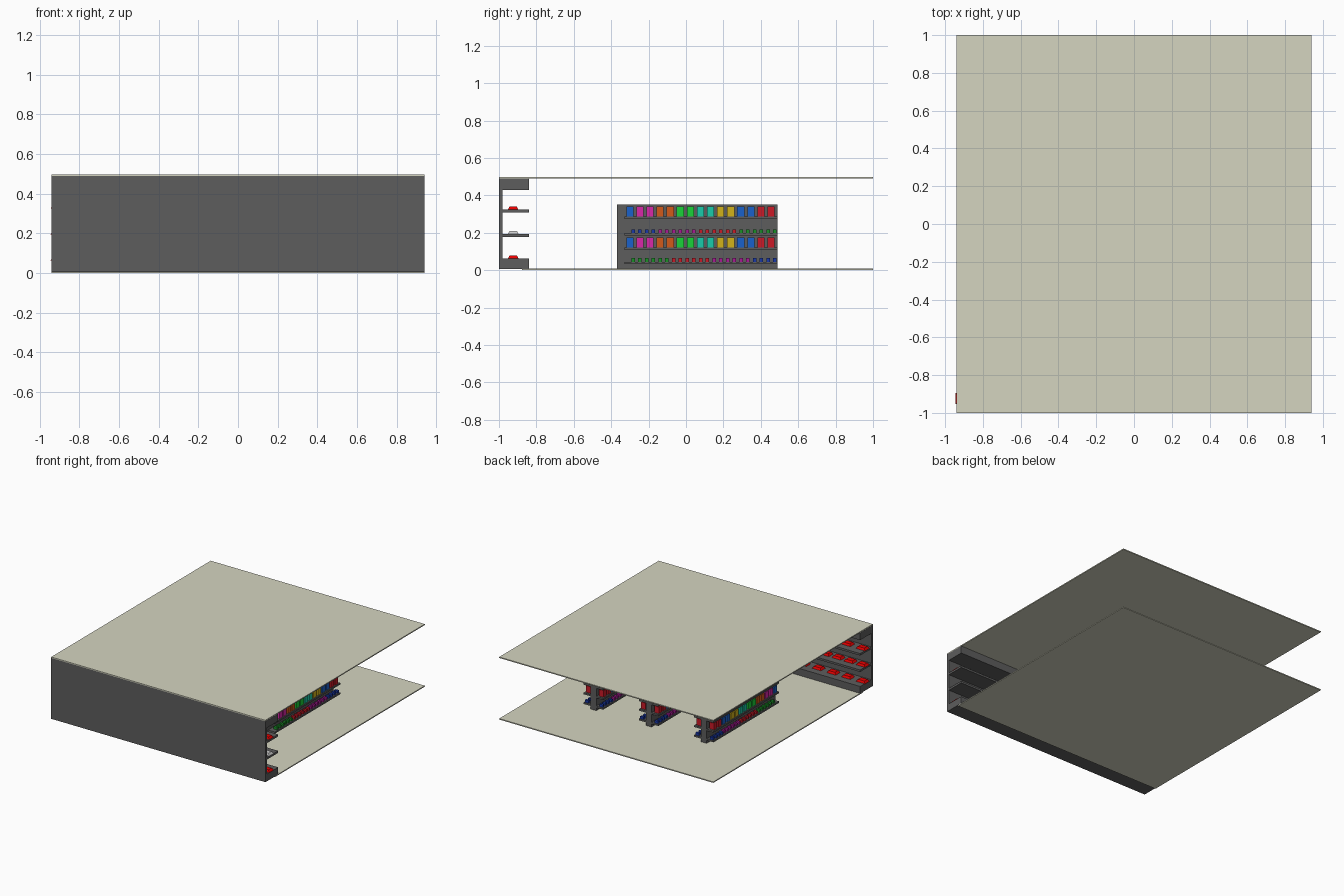
import bpy, bmesh

if "Cube" in bpy.data.objects:
    bpy.data.objects.remove(bpy.data.objects["Cube"])

def material(name, r, g, b):
    m = bpy.data.materials.new(name)
    m.diffuse_color = (r, g, b, 1)
    m.use_nodes = True
    m.node_tree.nodes["Principled BSDF"].inputs["Base Color"].default_value = m.diffuse_color
    return m

M = {
    "beige": material("beige", 0.66, 0.66, 0.53),
    "dark": material("dark_grey", 0.11, 0.11, 0.11),
    "blue": material("blue", 0.01, 0.12, 0.60),
    "navy": material("navy", 0.01, 0.04, 0.40),
    "pink": material("pink", 0.70, 0.02, 0.40),
    "purple": material("purple", 0.40, 0.01, 0.30),
    "orange": material("orange", 0.65, 0.10, 0.01),
    "green": material("green", 0.01, 0.65, 0.04),
    "leaf": material("leaf", 0.01, 0.28, 0.02),
    "teal": material("teal", 0.01, 0.60, 0.40),
    "yellow": material("yellow", 0.65, 0.45, 0.01),
    "crimson": material("crimson", 0.60, 0.01, 0.02),
    "red": material("red", 0.80, 0.0, 0.0),
    "white": material("white", 0.6, 0.6, 0.6),
}

def finish(name, bm, colours):
    bmesh.ops.recalc_face_normals(bm, faces=bm.faces)
    me = bpy.data.meshes.new(name)
    bm.to_mesh(me)
    bm.free()
    for c in colours:
        me.materials.append(M[c])
    ob = bpy.data.objects.new(name, me)
    bpy.context.collection.objects.link(ob)
    return ob

def add_box(bm, x0, x1, y0, y1, z0, z1, slot=0, taper=1.0):
    vs = bmesh.ops.create_cube(bm, size=1)["verts"]
    cx, cy = (x0 + x1) / 2, (y0 + y1) / 2
    for v in vs:
        k = taper if v.co.z > 0 else 1.0
        v.co = (cx + v.co.x * (x1 - x0) * k, cy + v.co.y * (y1 - y0) * k,
                z1 if v.co.z > 0 else z0)
    for f in {f for v in vs for f in v.link_faces}:
        f.material_index = slot

def box(name, colour, *dims):
    bm = bmesh.new()
    add_box(bm, *dims)
    return finish(name, bm, [colour])

# Floor and ceiling slabs
box("floor", "beige", -0.94, 0.94, -0.877, 1, 0, 0.008)
box("ceiling", "beige", -0.94, 0.94, -1, 1, 0.489, 0.497)

# Wall cabinet: comb-shaped section extruded across the whole width
section = [(-1, 0.006), (-0.84, 0.006), (-0.84, 0.063), (-0.98, 0.063),
           (-0.98, 0.178), (-0.84, 0.178), (-0.84, 0.194), (-0.98, 0.194),
           (-0.98, 0.308), (-0.84, 0.308), (-0.84, 0.324), (-0.98, 0.324),
           (-0.98, 0.43), (-0.84, 0.43), (-0.84, 0.489), (-1, 0.489)]
bm = bmesh.new()
face = bm.faces.new([bm.verts.new((-0.941, y, z)) for y, z in section])
new = bmesh.ops.extrude_face_region(bm, geom=[face])["geom"]
bmesh.ops.translate(bm, vec=(1.882, 0, 0),
                    verts=[g for g in new if isinstance(g, bmesh.types.BMVert)])
finish("wall_cabinet", bm, ["dark"])

# Tapered packets on the wall cabinet shelves
for name, z, count in (("lower", 0.063, 15), ("middle", 0.194, 18), ("upper", 0.324, 15)):
    bm = bmesh.new()
    for i in range(count):
        x = -0.905 + 1.805 * i / (count - 1)
        slot = 1 if name == "middle" and x > 0 else 0
        add_box(bm, x - 0.04, x + 0.04, -0.952, -0.896, z, z + 0.016, slot, 0.7)
    finish(name + "_packets", bm, ["red", "white"])

# Goods order along each aisle shelf
big = ["blue"] + [c for c in ("pink", "orange", "green", "teal", "yellow", "blue", "crimson")
                  for _ in range(2)]
small_up = ["navy"] * 4 + ["purple"] * 6 + ["crimson"] * 6 + ["leaf"] * 6
small_low = ["leaf"] * 6 + ["crimson"] * 6 + ["purple"] * 6 + ["navy"] * 4

def goods_row(name, order, z, y_first, pitch, width, height, depth):
    used = sorted(set(order))
    bm = bmesh.new()
    for i, c in enumerate(order):
        y = y_first + pitch * i
        add_box(bm, 0.078 - depth, 0.078, y - width / 2, y + width / 2,
                z, z + height, used.index(c))
    return finish(name, bm, used)

# One aisle unit: spine, four shelves a side and their goods
parts = [box("aisle_spine", "dark", -0.025, 0.025, -0.37, 0.49, 0.008, 0.352)]
shelves = []
for n, top in enumerate((0.045, 0.122, 0.198, 0.288)):
    shelves.append(box("aisle_shelf_%d" % (n + 1), "dark",
                       0.02, 0.085, -0.33, 0.49, top - 0.013, top))
shelves.append(goods_row("small_goods_lower", small_low, 0.045, -0.283, 0.0361, 0.018, 0.02, 0.03))
shelves.append(goods_row("boxes_lower", big, 0.122, -0.30, 0.0539, 0.038, 0.052, 0.04))
shelves.append(goods_row("small_goods_upper", small_up, 0.198, -0.283, 0.0361, 0.018, 0.02, 0.03))
shelves.append(goods_row("boxes_upper", big, 0.288, -0.30, 0.0539, 0.038, 0.052, 0.04))
for ob in shelves:
    ob.modifiers.new("both_sides", "MIRROR").use_axis[0] = True
parts += shelves

# Three aisle units side by side
for ob in parts:
    ob.location.x = -0.5
    for x in (-0.015, 0.47):
        copy = ob.copy()
        copy.location.x = x
        bpy.context.collection.objects.link(copy)
